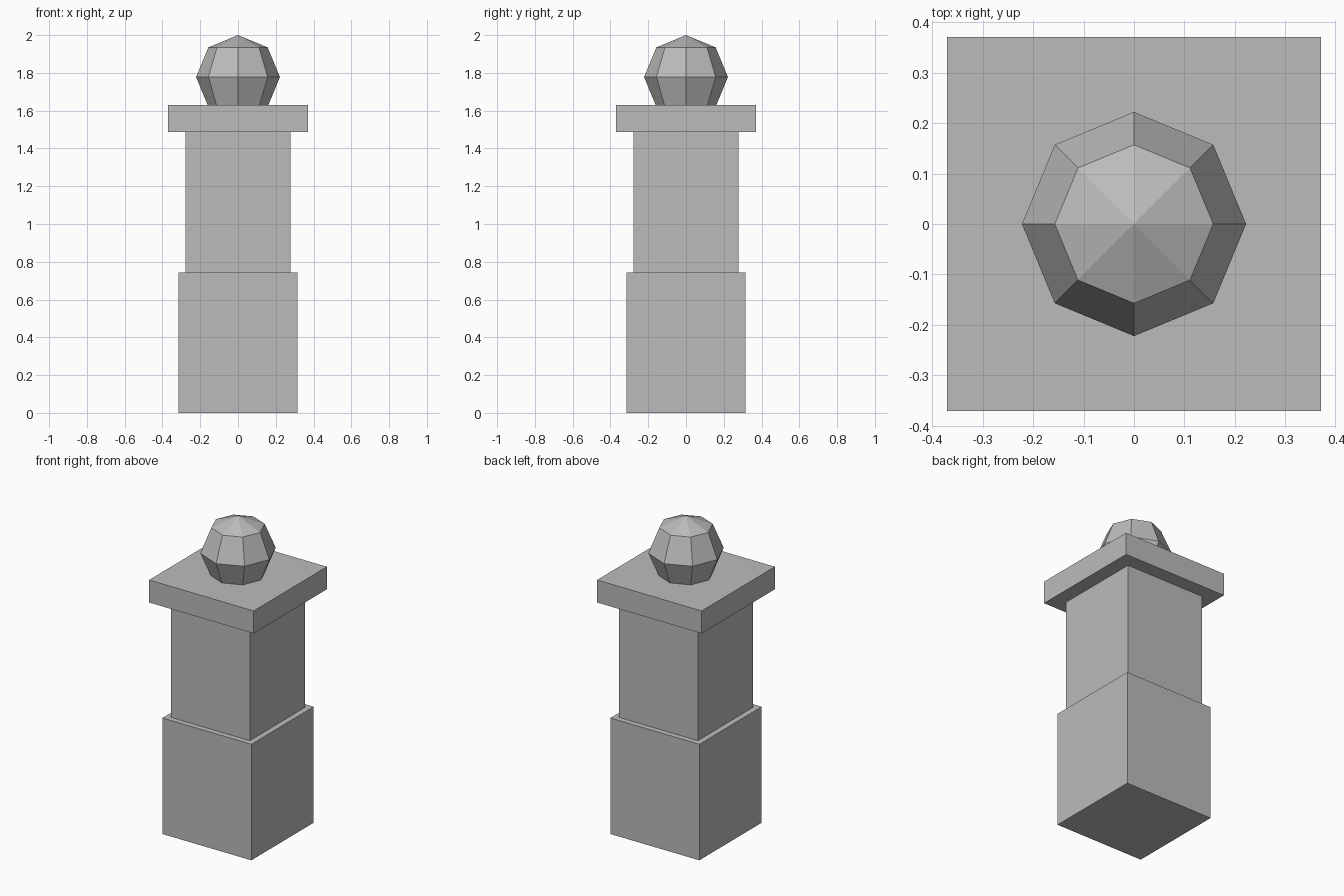
import bpy

if "Cube" in bpy.data.objects:
    bpy.data.objects.remove(bpy.data.objects["Cube"])

stone = bpy.data.materials.new("grey_stone")
stone.diffuse_color = (0.5, 0.5, 0.5, 1)
stone.use_nodes = True
stone.node_tree.nodes["Principled BSDF"].inputs["Base Color"].default_value = stone.diffuse_color


def block(name, half, z0, z1):
    """Square block from z0 to z1."""
    bpy.ops.mesh.primitive_cube_add(size=1, location=(0, 0, (z0 + z1) / 2))
    ob = bpy.context.object
    ob.name = name
    ob.scale = (2 * half, 2 * half, z1 - z0)
    bpy.ops.object.transform_apply(location=False, rotation=False, scale=True)
    ob.data.materials.append(stone)


# Square pillar: base, shaft and overhanging cap
block("base", 0.315, 0, 0.742)
block("shaft", 0.279, 0.742, 1.487)
block("cap", 0.37, 1.487, 1.631)

# Low-poly ball, slightly sunk into the cap
bpy.ops.mesh.primitive_uv_sphere_add(segments=8, ring_count=4, radius=0.222,
                                     location=(0, 0, 1.778))
ball = bpy.context.object
ball.name = "ball_finial"
ball.data.materials.append(stone)
bpy.ops.object.shade_flat()
